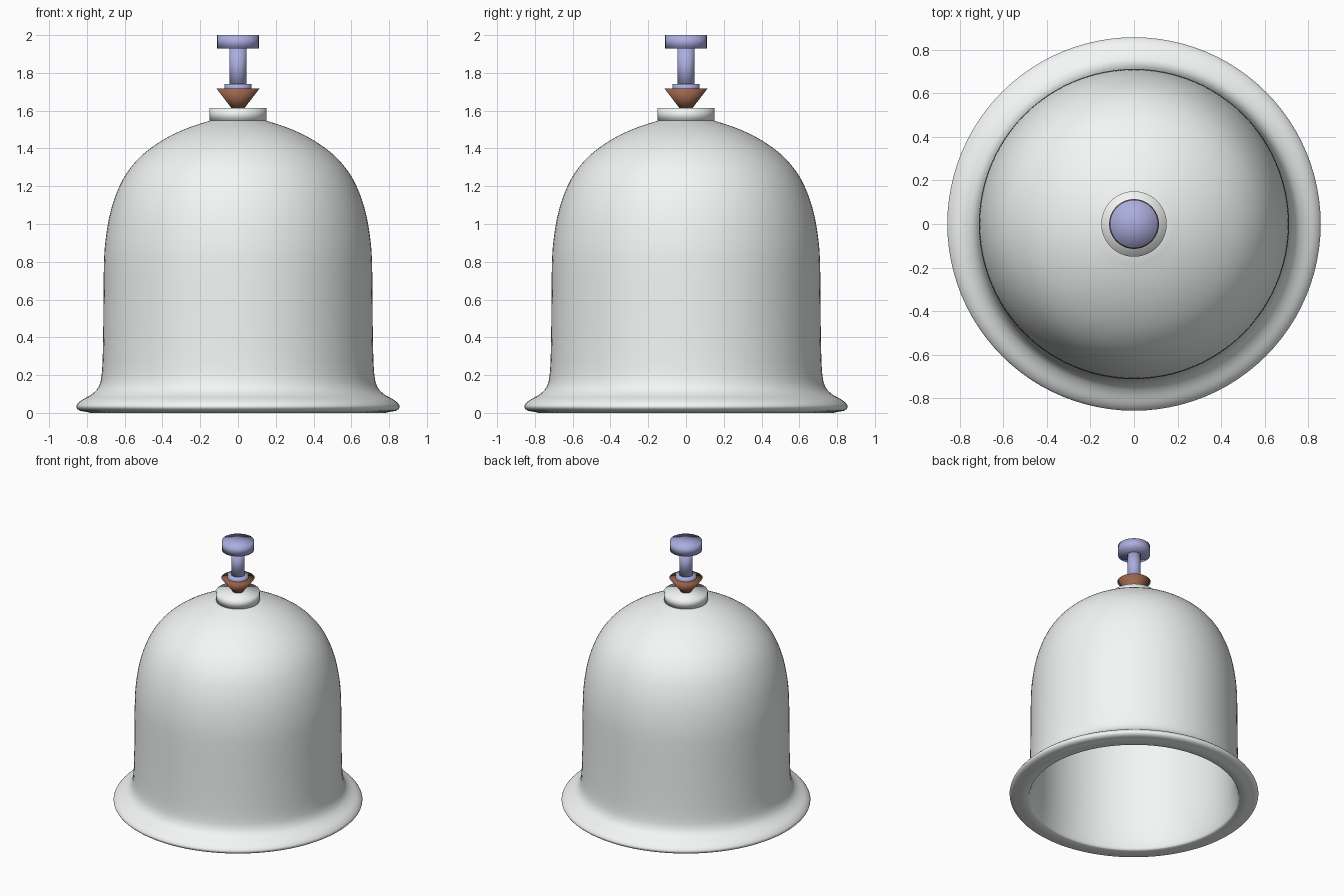
import bpy, bmesh, math
from mathutils import Vector

if "Cube" in bpy.data.objects:
    bpy.data.objects.remove(bpy.data.objects["Cube"])

SEGMENTS = 96


def smooth_profile(points, steps=4):
    """Catmull-Rom curve through (radius, height) points."""
    p = [Vector(q) for q in points]
    p = [2 * p[0] - p[1]] + p + [2 * p[-1] - p[-2]]
    out = []
    for a, b, c, d in zip(p, p[1:], p[2:], p[3:]):
        for i in range(steps):
            t = i / steps
            out.append(0.5 * (2 * b + (c - a) * t + (2 * a - 5 * b + 4 * c - d) * t**2
                              + (3 * b - a - 3 * c + d) * t**3))
    return [tuple(q) for q in out] + [tuple(points[-1])]


def make_material(name, color):
    mat = bpy.data.materials.new(name)
    mat.diffuse_color = color
    mat.use_nodes = True
    mat.node_tree.nodes["Principled BSDF"].inputs["Base Color"].default_value = mat.diffuse_color
    return mat


def lathe(name, profile, mat):
    """Spin a (radius, height) profile around z, shaded smooth all over."""
    bm = bmesh.new()
    verts = [bm.verts.new((r, 0, z)) for r, z in profile]
    edges = [bm.edges.new(pair) for pair in zip(verts, verts[1:])]
    bmesh.ops.spin(bm, geom=verts + edges, cent=(0, 0, 0), axis=(0, 0, 1),
                   angle=2 * math.pi, steps=SEGMENTS)
    bmesh.ops.remove_doubles(bm, verts=bm.verts, dist=1e-4)
    bmesh.ops.recalc_face_normals(bm, faces=bm.faces)
    for face in bm.faces:
        face.smooth = True
    mesh = bpy.data.meshes.new(name)
    bm.to_mesh(mesh)
    bm.free()
    mesh.materials.append(mat)
    obj = bpy.data.objects.new(name, mesh)
    bpy.context.collection.objects.link(obj)
    return obj


def disc(name, radius, low, high, mat):
    """Closed cylinder between two heights."""
    return lathe(name, [(0, low), (radius, low), (radius, high), (0, high)], mat)


white = make_material("white", (0.90, 0.93, 0.92, 1))
brown = make_material("brown", (0.33, 0.13, 0.07, 1))
lilac = make_material("lilac", (0.41, 0.42, 0.74, 1))

# Hollow bell with flared foot
outer = smooth_profile([
    (0.80, 0.005), (0.84, 0.013), (0.856, 0.035), (0.83, 0.066), (0.775, 0.098),
    (0.74, 0.135), (0.722, 0.2), (0.715, 0.35), (0.712, 0.6), (0.71, 0.78),
    (0.703, 0.9), (0.683, 1.03), (0.652, 1.14), (0.61, 1.235), (0.555, 1.315),
    (0.48, 1.388), (0.38, 1.455), (0.27, 1.507), (0.15, 1.547)])
inner = smooth_profile([
    (0, 1.53), (0.14, 1.52), (0.26, 1.48), (0.37, 1.428), (0.465, 1.363),
    (0.535, 1.293), (0.587, 1.218), (0.627, 1.128), (0.656, 1.023), (0.675, 0.895),
    (0.682, 0.78), (0.685, 0.5), (0.69, 0.2), (0.705, 0.07), (0.722, 0.005)])
lathe("bell_cover", [(0, 1.56)] + outer[::-1] + [(0.78, 0), (0.73, 0)] + inner[::-1], white)

# Collar at the crown
disc("crown_collar", 0.15, 1.545, 1.615, white)

# Tapered stopper
lathe("stopper", [(0, 1.60), (0.024, 1.60), (0.114, 1.717), (0, 1.717)], brown)

# Turned handle
disc("handle_washer", 0.072, 1.70, 1.742, lilac)
disc("handle_stem", 0.046, 1.72, 1.94, lilac)
disc("handle_knob", 0.11, 1.928, 2.0, lilac)
